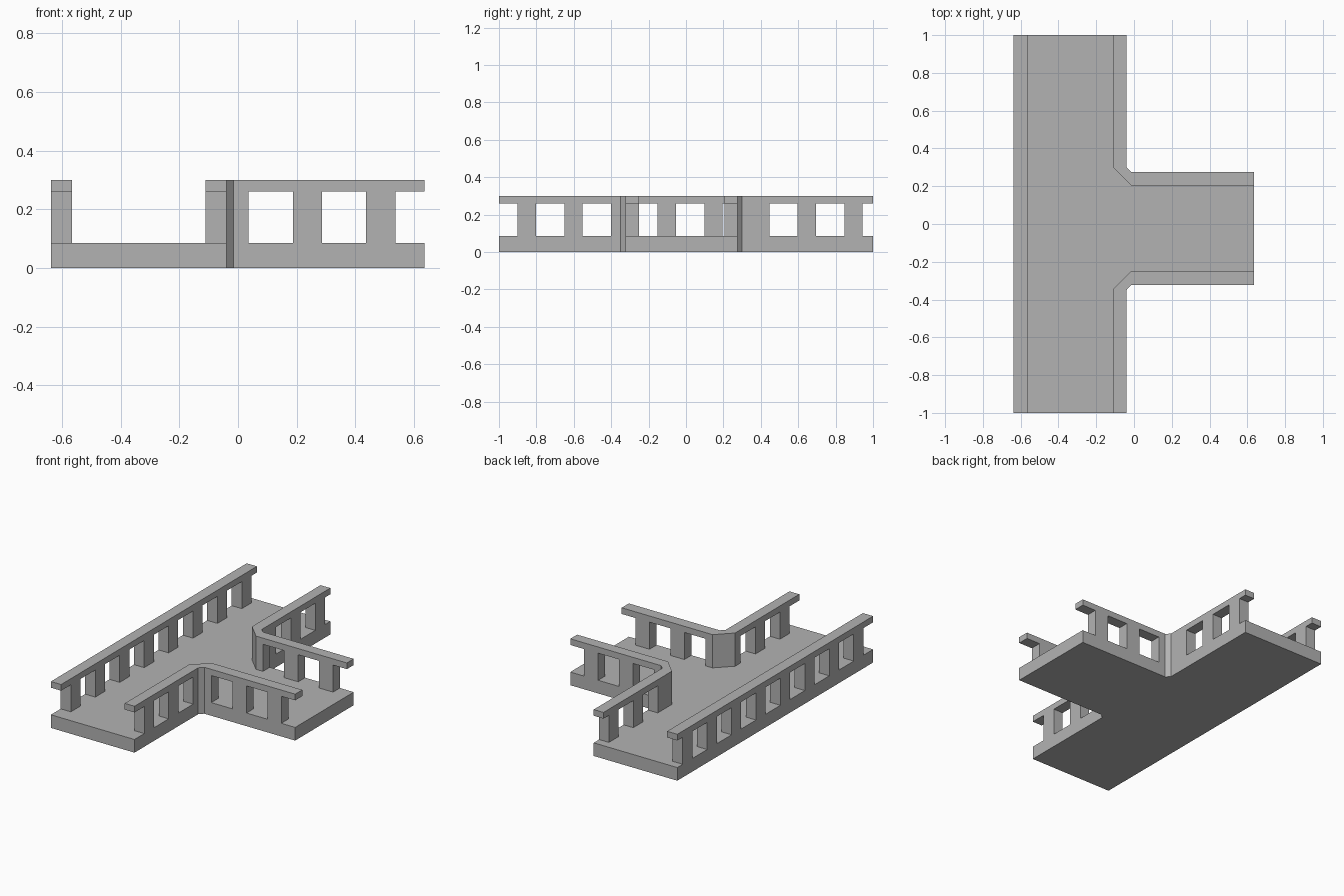
import bpy, bmesh

if "Cube" in bpy.data.objects:
    bpy.data.objects.remove(bpy.data.objects["Cube"])

FLOOR, RAIL, TOP = 0.085, 0.26, 0.30   # deck top, rail underside, rail top

grey = bpy.data.materials.new("stone_grey")
grey.diffuse_color = (0.45, 0.45, 0.45, 1)
grey.use_nodes = True
grey.node_tree.nodes["Principled BSDF"].inputs["Base Color"].default_value = grey.diffuse_color


def prisms(name, outlines, z0, z1):
    """One object made of vertical prisms over counter-clockwise outlines."""
    bm = bmesh.new()
    for outline in outlines:
        face = bm.faces.new([bm.verts.new((x, y, z0)) for x, y in outline])
        ext = bmesh.ops.extrude_face_region(bm, geom=[face], use_keep_orig=True)
        for v in ext["geom"]:
            if isinstance(v, bmesh.types.BMVert):
                v.co.z = z1
    bmesh.ops.recalc_face_normals(bm, faces=bm.faces)
    mesh = bpy.data.meshes.new(name)
    bm.to_mesh(mesh)
    bm.free()
    mesh.materials.append(grey)
    ob = bpy.data.objects.new(name, mesh)
    bpy.context.collection.objects.link(ob)
    return ob


def rect(x0, x1, y0, y1):
    return [(x0, y0), (x1, y0), (x1, y1), (x0, y1)]


# T-shaped walkway block with chamfered inner corners
walkway = prisms("walkway", [[
    (-0.638, -1), (-0.04, -1), (-0.04, -0.35), (-0.015, -0.323),
    (0.635, -0.323), (0.635, 0.275), (-0.015, 0.275), (-0.04, 0.30),
    (-0.04, 1), (-0.638, 1)]], 0, TOP)

# Open space between the railings
path_cutter = prisms("path_cutter", [[
    (-0.565, -1.1), (-0.11, -1.1), (-0.11, -0.345), (-0.015, -0.25),
    (0.7, -0.25), (0.7, 0.205), (-0.015, 0.205), (-0.11, 0.30),
    (-0.11, 1.1), (-0.565, 1.1)]], FLOOR, TOP + 0.1)

# Gaps between posts: long railing, two short railings, two arm railings
edges = [-1.1] + [e for i in range(8)
                  for e in (-0.90 + 0.2495 * i, -0.802 + 0.2495 * i)] + [1.1]
gaps = [rect(-0.7, -0.55, a, b) for a, b in zip(edges[::2], edges[1::2])]
for a, b in [(-1.1, edges[1]), (edges[2], edges[3]), (edges[4], edges[5]),
             (edges[12], edges[13]), (edges[14], edges[15]), (edges[16], 1.1)]:
    gaps.append(rect(-0.13, 0.0, a, b))
for a, b in [(0.035, 0.187), (0.287, 0.436), (0.536, 0.7)]:
    gaps += [rect(a, b, 0.19, 0.30), rect(a, b, -0.35, -0.235)]
gap_cutter = prisms("gap_cutter", gaps, FLOOR, RAIL)

# Carve the railings, then bake the result
for cutter in (path_cutter, gap_cutter):
    cutter.hide_render = True
    mod = walkway.modifiers.new(cutter.name, 'BOOLEAN')
    mod.operation, mod.solver, mod.object = 'DIFFERENCE', 'EXACT', cutter
bpy.context.view_layer.update()
deps = bpy.context.evaluated_depsgraph_get()
carved = bpy.data.meshes.new_from_object(walkway.evaluated_get(deps))
walkway.modifiers.clear()
walkway.data = carved
for cutter in (path_cutter, gap_cutter):
    bpy.data.objects.remove(cutter)
